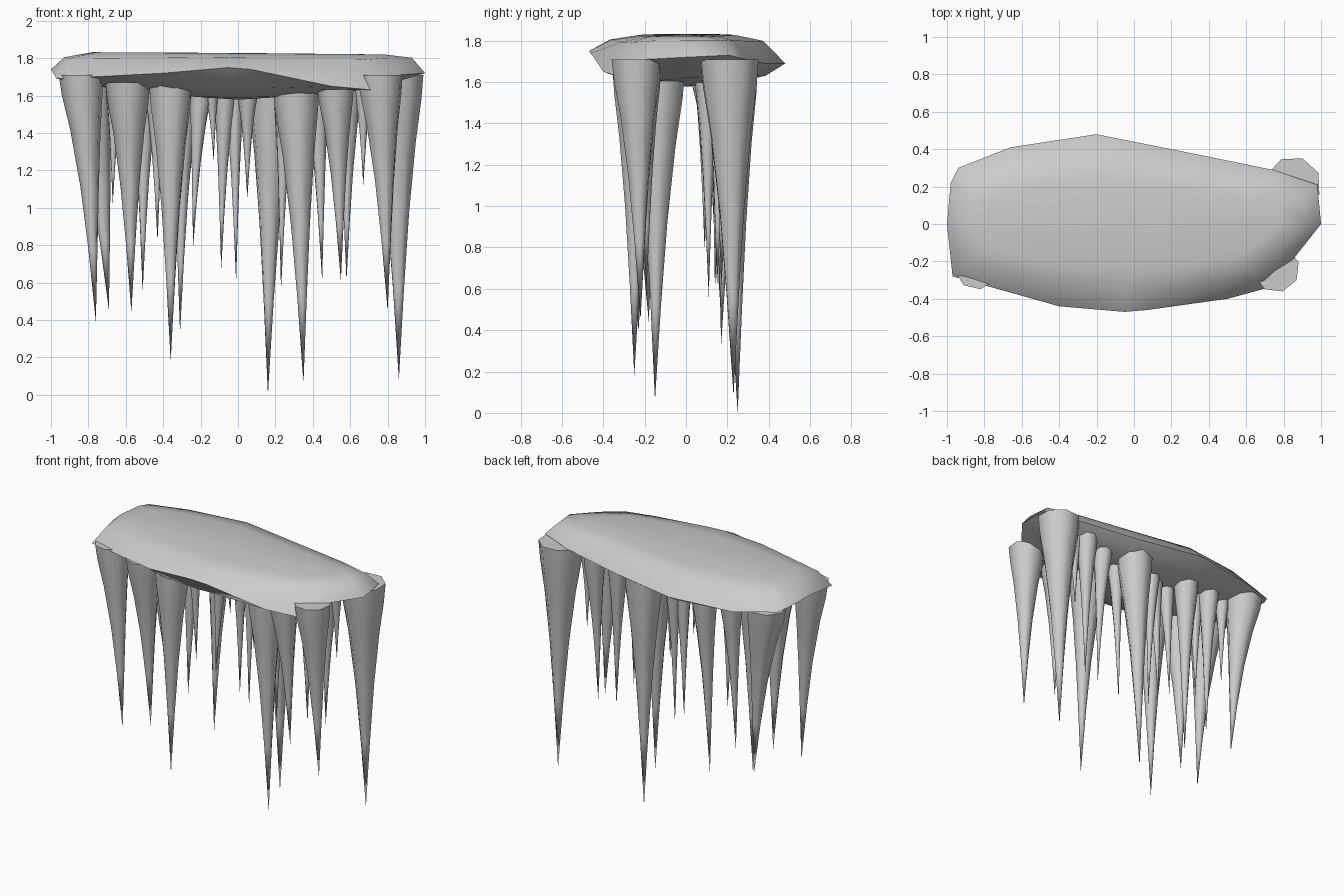
import bpy, bmesh, math, random
from mathutils import Vector

random.seed(4)


def finish(name, bm, angle):
    bmesh.ops.recalc_face_normals(bm, faces=bm.faces)
    me = bpy.data.meshes.new(name)
    bm.to_mesh(me)
    bm.free()
    ob = bpy.data.objects.new(name, me)
    bpy.context.collection.objects.link(ob)
    bpy.ops.object.select_all(action='DESELECT')
    ob.select_set(True)
    bpy.context.view_layer.objects.active = ob
    bpy.ops.object.shade_smooth_by_angle(angle=math.radians(angle))
    return ob


def loft(bm, rings):
    # bridge successive closed rings of points
    vs = [[bm.verts.new(p) for p in r] for r in rings]
    for a, b in zip(vs, vs[1:]):
        n = len(a)
        for i in range(n):
            j = (i + 1) % n
            bm.faces.new((a[i], a[j], b[j], b[i]))
    return vs


def cap(bm, ring, point):
    v = bm.verts.new(point)
    for i in range(len(ring)):
        bm.faces.new((ring[i], ring[(i + 1) % len(ring)], v))


# ice slab: uneven rim with domed top and sagging underside
rim = [(-1, 0, 1.74), (-.98, .22, 1.73), (-.94, .3, 1.71), (-.66, .41, 1.68),
       (-.2, .48, 1.69), (.3, .38, 1.69), (.74, .29, 1.71), (.98, .21, 1.73),
       (1, 0, 1.72), (.85, -.19, 1.71), (.72, -.34, 1.63), (.5, -.4, 1.65),
       (.07, -.46, 1.74), (-.05, -.47, 1.75), (-.4, -.44, 1.72), (-.97, -.28, 1.69)]
bm = bmesh.new()
rings = [
    [(x * .78, y * .5, 1.826 - .006 * x) for x, y, z in rim],
    [(x * .93, y * .78, 1.80 + .12 * (z - 1.7)) for x, y, z in rim],
    rim,
    [(x * .88, y * .80, 1.63 + .05 * x * x + .2 * (z - 1.7)) for x, y, z in rim],
    [(x * .6, y * .42, 1.59 + .03 * x * x) for x, y, z in rim],
]
vs = loft(bm, rings)
cap(bm, vs[0], (0, 0, 1.828))
cap(bm, vs[-1], (0, 0, 1.578))
finish("ice_slab", bm, 60)


# hanging icicles: eight-sided tapering spikes with a slightly bent axis
def icicle(name, top, tip, r):
    bm = bmesh.new()
    a, b = Vector(top), Vector(tip)
    spin = random.uniform(0, .7)
    rings = []
    for t, s, bend in ((0, 1, 0), (.08, .92, .08), (.22, .69, .3),
                       (.45, .42, .58), (.7, .21, .8)):
        z = a.z + (b.z - a.z) * t
        cx = a.x + (b.x - a.x) * bend
        cy = a.y + (b.y - a.y) * bend
        rings.append([(cx + r * s * math.cos(spin + k * math.pi / 4),
                       cy + r * s * math.sin(spin + k * math.pi / 4), z)
                      for k in range(8)])
    vs = loft(bm, rings)
    bm.faces.new(vs[0])
    cap(bm, vs[-1], b)
    finish(name, bm, 60)


# top x, top y, top z, tip x, tip y, tip z, radius
front = [(-.84, -.23, 1.71, -.76, -.23, .39, .12),
         (-.59, -.23, 1.67, -.57, -.18, .44, .12),
         (-.36, -.24, 1.66, -.36, -.25, .18, .12),
         (.31, -.13, 1.64, .35, -.15, .06, .125),
         (.52, -.22, 1.66, .55, -.19, .61, .10),
         (.76, -.24, 1.71, .80, -.22, .45, .125)]
back = [(-.80, .22, 1.68, -.69, .21, .45, .13),
        (-.50, .20, 1.65, -.51, .16, .55, .075),
        (-.66, .15, 1.65, -.67, .13, 1.02, .05),
        (-.44, .13, 1.65, -.43, .14, .82, .06),
        (-.29, .21, 1.66, -.31, .17, .33, .09),
        (-.20, .10, 1.63, -.24, .09, .79, .06),
        (-.14, .08, 1.62, -.13, .10, 1.25, .035),
        (-.07, .13, 1.64, -.09, .15, .67, .06),
        (-.02, .17, 1.65, -.01, .14, .60, .055),
        (.05, .08, 1.62, .05, .11, 1.05, .055),
        (.18, .22, 1.67, .16, .25, 0, .13),
        (.25, .10, 1.64, .23, .11, .56, .06),
        (.42, .17, 1.66, .45, .15, .61, .07),
        (.59, .20, 1.67, .58, .17, .61, .075),
        (.67, .16, 1.66, .67, .17, 1.12, .05),
        (.85, .21, 1.71, .86, .23, .08, .15)]
for row, items in (("front", front), ("back", back)):
    for i, (x, y, z, tx, ty, tz, r) in enumerate(items):
        icicle(f"{row}_icicle_{i + 1}", (x, y, z), (tx, ty, tz), r)
